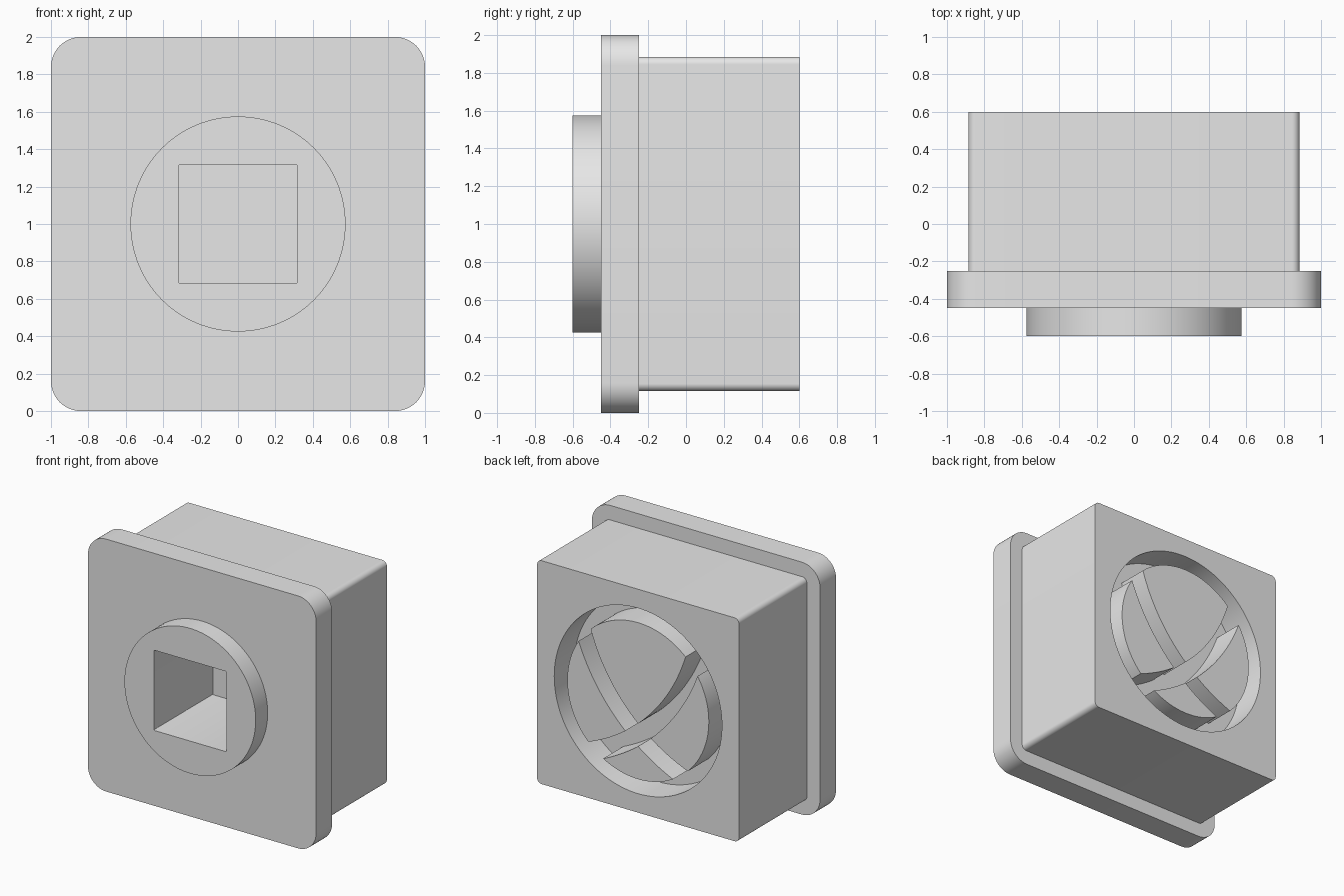
import bpy, bmesh
from math import sin, cos, pi, radians

cube = bpy.data.objects.get("Cube")
if cube:
    bpy.data.objects.remove(cube, do_unlink=True)

GREY = (0.8, 0.8, 0.8, 1)
grey = bpy.data.materials.new("light_grey")
grey.use_nodes = True
grey.diffuse_color = GREY
bsdf = next(n for n in grey.node_tree.nodes if n.type == 'BSDF_PRINCIPLED')
bsdf.inputs["Base Color"].default_value = GREY

MID = 1.0  # height of the central axis


def arc(cx, cz, r, a0, a1, n):
    """Points along an arc, angles in degrees."""
    steps = [radians(a0 + (a1 - a0) * i / n) for i in range(n + 1)]
    return [(cx + r * cos(a), cz + r * sin(a)) for a in steps]


def circle(r, n=128):
    return arc(0, 0, r, 0, 360, n)[:-1]


def rounded_square(half, r, n=12):
    c = half - r
    pts = []
    for i, (sx, sz) in enumerate([(1, 1), (-1, 1), (-1, -1), (1, -1)]):
        pts += arc(sx * c, sz * c, r, 90 * i, 90 * i + 90, n)
    return pts


def prism(name, profile, y0, y1):
    """Extrude an (x, z) profile along y."""
    bm = bmesh.new()
    face = bm.faces.new([bm.verts.new((x, y0, z + MID)) for x, z in profile])
    out = bmesh.ops.extrude_face_region(bm, geom=[face])
    verts = [v for v in out["geom"] if isinstance(v, bmesh.types.BMVert)]
    bmesh.ops.translate(bm, verts=verts, vec=(0, y1 - y0, 0))
    bmesh.ops.recalc_face_normals(bm, faces=bm.faces)
    mesh = bpy.data.meshes.new(name)
    bm.to_mesh(mesh)
    bm.free()
    mesh.materials.append(grey)
    ob = bpy.data.objects.new(name, mesh)
    bpy.context.collection.objects.link(ob)
    return ob


def cut(ob, profile, y0, y1):
    """Subtract a prism from an object."""
    cutter = prism("cutter", profile, y0, y1)
    cutter.hide_render = True
    mod = ob.modifiers.new("cut", 'BOOLEAN')
    mod.operation = 'DIFFERENCE'
    mod.solver = 'EXACT'
    mod.object = cutter
    bpy.context.view_layer.objects.active = ob
    bpy.ops.object.modifier_apply(modifier=mod.name)
    bpy.data.objects.remove(cutter, do_unlink=True)


BACK, POCKET_FLOOR, SOCKET_FLOOR = 0.6, 0.35, 0.14

# Main solids, front to back
front_disc = prism("front_disc", circle(0.575), -0.6, -0.45)
flange = prism("flange", rounded_square(1.0, 0.16), -0.45, -0.25)
body = prism("body", rounded_square(0.885, 0.04), -0.25, BACK)

# Blind square socket in the front
for part in (front_disc, flange, body):
    cut(part, rounded_square(0.318, 0.01, 3), -0.8, SOCKET_FLOOR)

# Round pocket in the back
cut(body, circle(0.735), POCKET_FLOOR, 0.8)

# Round boss in the pocket, split by two crossing curved slots
boss = prism("keyed_boss", circle(0.62), POCKET_FLOOR, BACK)
for side in (1, -1):
    slot = arc(-0.93, 0.88, 1.41, -88, -2, 48) + arc(-0.93, 0.88, 1.55, -2, -88, 48)
    cut(boss, [(side * x, z) for x, z in slot], 0.2, 0.8)

# Smooth curved walls, keep edges sharp
bpy.ops.object.select_all(action='DESELECT')
for part in (front_disc, flange, body, boss):
    part.select_set(True)
bpy.context.view_layer.objects.active = body
bpy.ops.object.shade_smooth_by_angle(angle=radians(30))
